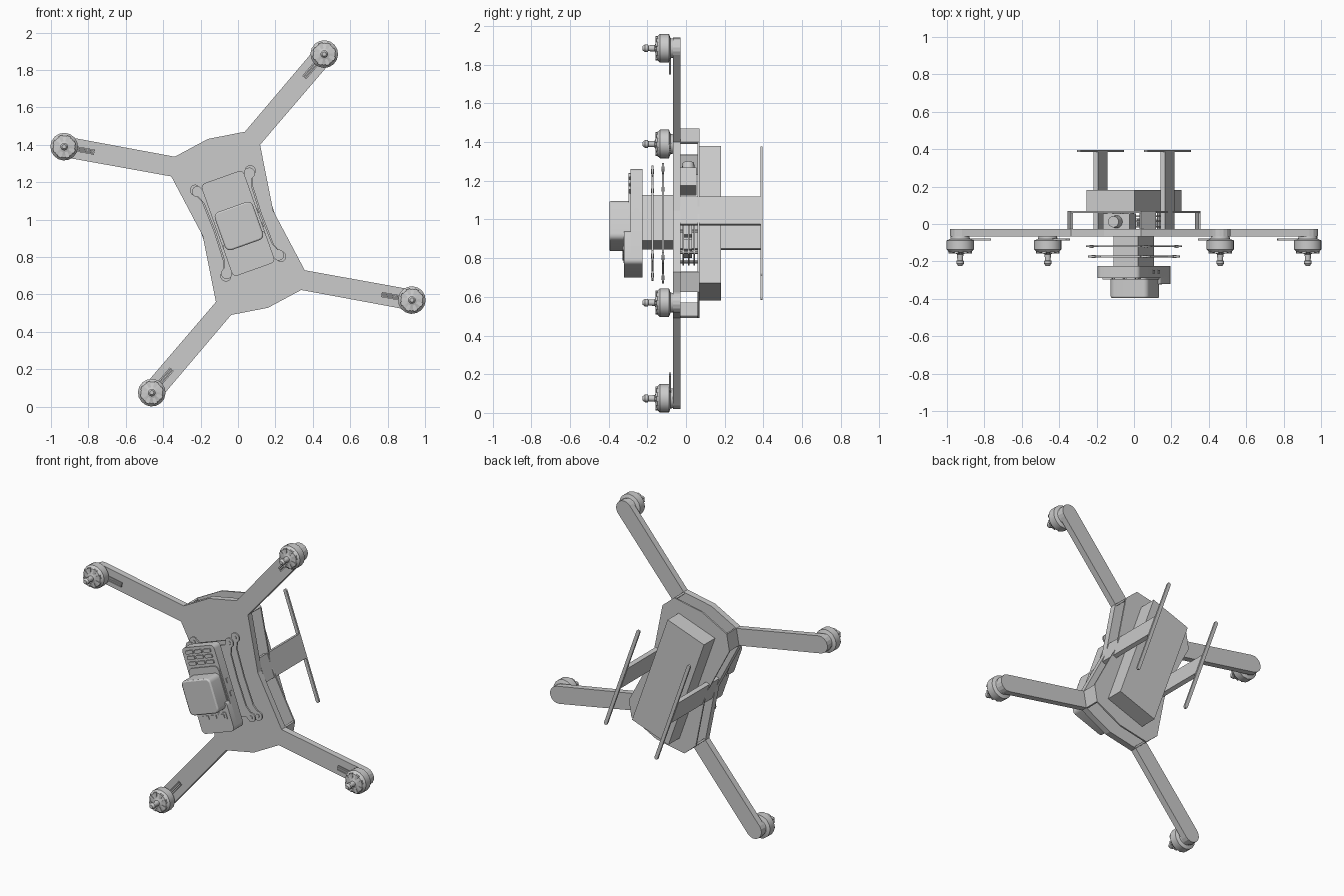
import bpy, bmesh, math
from mathutils import Matrix, Vector

if "Cube" in bpy.data.objects:
    bpy.data.objects.remove(bpy.data.objects["Cube"])

TILT = math.radians(-19.6)
CENTRE = (0, 0, 0.98)
MOTOR = (0.738, 0.698)
ARM_ANGLE = math.radians(30)


def finish(name, bm, mirror=None, bevel=0, smooth=False):
    """Turn a bmesh drawn upright (x, depth y, z) into a tilted object."""
    bmesh.ops.recalc_face_normals(bm, faces=bm.faces)
    me = bpy.data.meshes.new(name)
    bm.to_mesh(me)
    bm.free()
    ob = bpy.data.objects.new(name, me)
    bpy.context.collection.objects.link(ob)
    ob.location = CENTRE
    ob.rotation_euler = (0, TILT, 0)
    if bevel:
        m = ob.modifiers.new("bevel", 'BEVEL')
        m.width, m.segments, m.limit_method = bevel, 2, 'ANGLE'
    if mirror:
        m = ob.modifiers.new("mirror", 'MIRROR')
        m.use_axis = ('x' in mirror, False, 'z' in mirror)
        m.use_mirror_merge = False
    if smooth:
        bpy.ops.object.select_all(action='DESELECT')
        ob.select_set(True)
        bpy.context.view_layer.objects.active = ob
        bpy.ops.object.shade_smooth_by_angle(angle=math.radians(35))
    return ob


def add_prism(bm, pts, y0, y1):
    f = bm.faces.new([bm.verts.new((u, y0, v)) for u, v in pts])
    ext = bmesh.ops.extrude_face_region(bm, geom=[f])
    vs = [e for e in ext['geom'] if isinstance(e, bmesh.types.BMVert)]
    bmesh.ops.translate(bm, verts=vs, vec=(0, y1 - y0, 0))


def prism(name, pts, y0, y1, **kw):
    bm = bmesh.new()
    add_prism(bm, pts, y0, y1)
    return finish(name, bm, **kw)


def arc(cu, cv, r, a0, a1, n):
    return [(cu + r * math.cos(a0 + (a1 - a0) * i / n),
             cv + r * math.sin(a0 + (a1 - a0) * i / n)) for i in range(n + 1)]


def circle(cu, cv, r, n=12):
    return arc(cu, cv, r, 0, math.tau, n)[:-1]


def rect(cu, cv, hu, hv, r=0):
    """Rectangle with optional rounded corners."""
    if not r:
        return [(cu - hu, cv - hv), (cu + hu, cv - hv), (cu + hu, cv + hv), (cu - hu, cv + hv)]
    pts = []
    for i, (su, sv) in enumerate([(1, 1), (-1, 1), (-1, -1), (1, -1)]):
        a = i * math.pi / 2
        pts += arc(cu + su * (hu - r), cv + sv * (hv - r), r, a, a + math.pi / 2, 4)
    return pts


def four_way(quarter):
    """Complete an outline from its upper right quarter (top centre to right side)."""
    right = quarter + [(u, -v) for u, v in reversed(quarter) if abs(v) > 1e-6]
    return right + [(-u, v) for u, v in reversed(right) if abs(u) > 1e-6]


# Main frame plate with its four round-ended arms
tip = arc(*MOTOR, 0.055, ARM_ANGLE + math.pi / 2, ARM_ANGLE - math.pi / 2, 8)
prism("frame_plate", four_way([(0, .479), (.199, .449)] + tip + [(.252, .356), (.2, 0)]), -.068, -.028)

# Rear plate and the short walls at the arm roots
prism("rear_plate", four_way([(0, .479), (.199, .449), (.252, .356), (.2, 0)]), .06, .07)
prism("arm_root_wall", [(.199, .449), (.252, .356), (.241, .350), (.188, .443)], -.03, .062, mirror='xz')

# Battery on the back
prism("battery", rect(0, 0, .137, .376), .068, .182)

# Landing gear: two flat posts, each with a long thin foot
prism("landing_post", rect(.19, 0, .013, .075), -.03, .388, mirror='x')
prism("landing_foot", rect(.19, 0, .011, .353, .01), .384, .396, mirror='x')

# Motors
bm = bmesh.new()
profile = [(.05, -.066), (.052, -.08), (.074, -.088), (.074, -.135), (.058, -.152), (.024, -.158),
           (.017, -.162), (.015, -.195), (.02, -.197), (.02, -.212), (.011, -.224)]
N = 16
rings = [[bm.verts.new((MOTOR[0] + r * math.cos(math.tau * i / N), y,
                        MOTOR[1] + r * math.sin(math.tau * i / N))) for i in range(N)] for r, y in profile]
for a, b in zip(rings, rings[1:]):
    for i in range(N):
        bm.faces.new((a[i], a[(i + 1) % N], b[(i + 1) % N], b[i]))
bm.faces.new(rings[0])
bm.faces.new(rings[-1])
finish("motor", bm, mirror='xz', smooth=True)

# Raised spokes on the motor bells
bm = bmesh.new()
for k in range(8):
    a = math.tau * k / 8
    d, s = Vector((math.cos(a), math.sin(a))), Vector((-math.sin(a), math.cos(a)))
    c = Vector(MOTOR)
    add_prism(bm, [c + d * r + s * w for r, w in ((.026, -.006), (.062, -.011), (.062, .011), (.026, .006))],
              -.14, -.157)
finish("motor_spokes", bm, mirror='xz')

# Motor wires running inward along the arms
bm = bmesh.new()
d = Vector((-math.cos(ARM_ANGLE), -math.sin(ARM_ANGLE)))
s = Vector((-d.y, d.x))
for k in (-1, 0, 1):
    c = Vector(MOTOR) + s * .01 * k
    add_prism(bm, [c + d * r + s * w for r, w in ((.04, -.004), (.165, -.004), (.165, .004), (.04, .004))],
              -.088, -.078)
finish("motor_wires", bm, mirror='xz')

# Mounting column carrying the camera
prism("mount_column", rect(0, 0.005, .07, .125), -.228, -.06)

# Two thin damper plates with round ears at their corners
def damper_plate(name, y, eu, ev):
    ear = arc(eu, ev, .03, math.radians(125), math.radians(-80), 10)
    pts = four_way([(0, ev - .01), (eu - .035, ev - .01)] + ear + [(eu - .012, ev - .07), (eu - .018, 0)])
    prism(name, pts, y - .005, y + .005)
    bm = bmesh.new()
    add_prism(bm, circle(eu, ev, .012, 10), y - .008, y + .008)
    finish(name + "_pins", bm, mirror='xz')

damper_plate("inner_damper_plate", -.119, .155, .243)
damper_plate("outer_damper_plate", -.173, .147, .232)

# Camera: body, thicker lower half and square lens housing
prism("camera_body", rect(0, 0, .12, .262, .025), -.288, -.225, smooth=True)
prism("camera_lower_body", rect(0, -.17, .12, .092, .025), -.32, -.28, smooth=True)
prism("lens_housing", rect(0, -.015, .108, .108, .03), -.396, -.28, bevel=.008, smooth=True)
prism("lens_collar", rect(0, 0, .112, .135, .03), -.296, -.28, smooth=True)

# Grille cells above the lens, slots below it and side buttons
bm = bmesh.new()
for row in range(3):
    for col in (-1, 0, 1):
        add_prism(bm, rect(col * .066, .163 + row * .035, .027, .011, .006), -.296, -.28)
finish("camera_grille", bm)
bm = bmesh.new()
add_prism(bm, rect(0, -.163, .095, .022, .008), -.324, -.31)
for col in (-1, 0, 1):
    add_prism(bm, rect(col * .058, -.163, .023, .012, .004), -.329, -.31)
finish("camera_slots", bm)
bm = bmesh.new()
for v in (-.05, .03):
    add_prism(bm, rect(.119, v, .005, .014), -.265, -.245)
finish("camera_side_buttons", bm)

# Electronics between the plates: stacked boards, chips and a forward camera
bm = bmesh.new()
for y in (-.015, .015, .042):
    add_prism(bm, rect(0, -.1, .09, .1), y - .004, y + .004)
for u in (-.075, .075):
    for v in (-.185, -.015):
        add_prism(bm, circle(u, v, .01, 8), -.03, .06)
finish("circuit_boards", bm)
bm = bmesh.new()
for u, v in ((-.045, -.06), (.045, -.06), (-.045, -.14), (.045, -.14)):
    add_prism(bm, rect(u, v, .025, .025), -.012, .03)
finish("board_chips", bm)
bm = bmesh.new()
add_prism(bm, rect(0, .23, .075, .05), -.03, .055)
bmesh.ops.create_cone(bm, cap_ends=True, segments=16, radius1=.035, radius2=.03, depth=.06,
                      matrix=Matrix.Translation((0, .012, .3)))
finish("forward_camera", bm, smooth=True)
